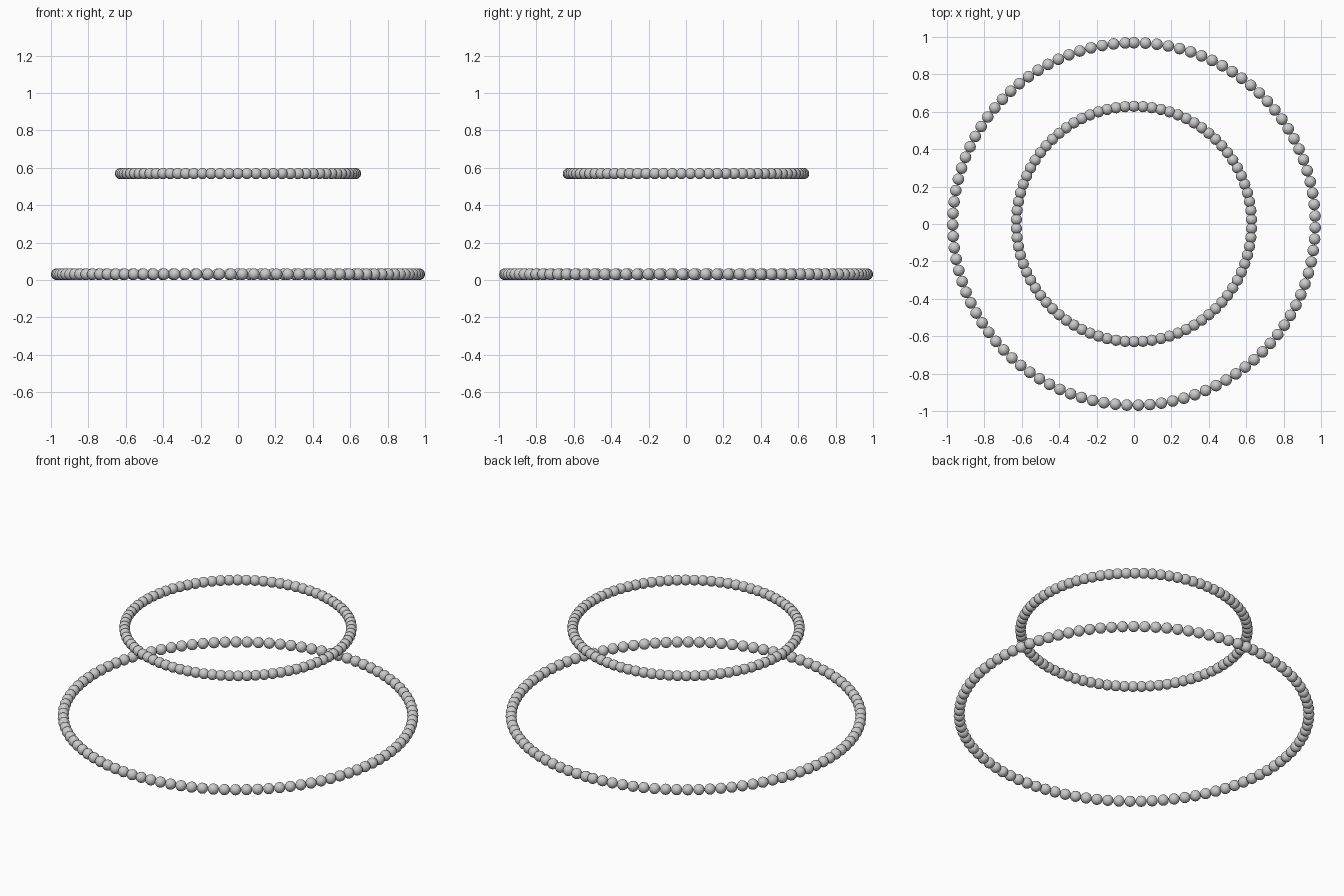
import bpy, bmesh
from math import radians, sin, cos
from mathutils import Matrix

if "Cube" in bpy.data.objects:
    bpy.data.objects.remove(bpy.data.objects["Cube"])


def bead_ring(name, ring_radius, z, bead_radius, count, step):
    """Chain of round beads laid clockwise from the back of a circle."""
    bm = bmesh.new()
    for i in range(count):
        a = radians(90 - i * step)
        place = (Matrix.Translation((ring_radius * cos(a), ring_radius * sin(a), z))
                 @ Matrix.Rotation(a, 4, 'Z'))
        bmesh.ops.create_uvsphere(bm, u_segments=16, v_segments=10,
                                  radius=bead_radius, matrix=place)
    for f in bm.faces:
        f.smooth = True
    mesh = bpy.data.meshes.new(name)
    bm.to_mesh(mesh)
    bm.free()
    obj = bpy.data.objects.new(name, mesh)
    bpy.context.collection.objects.link(obj)
    return obj


# Wide lower ring: beads just touching
bead_ring("lower_bead_ring", 0.969, 0.031, 0.031, 99, 3.645)

# Narrow upper ring: beads slightly overlapping
bead_ring("upper_bead_ring", 0.629, 0.569, 0.030, 82, 4.39)
